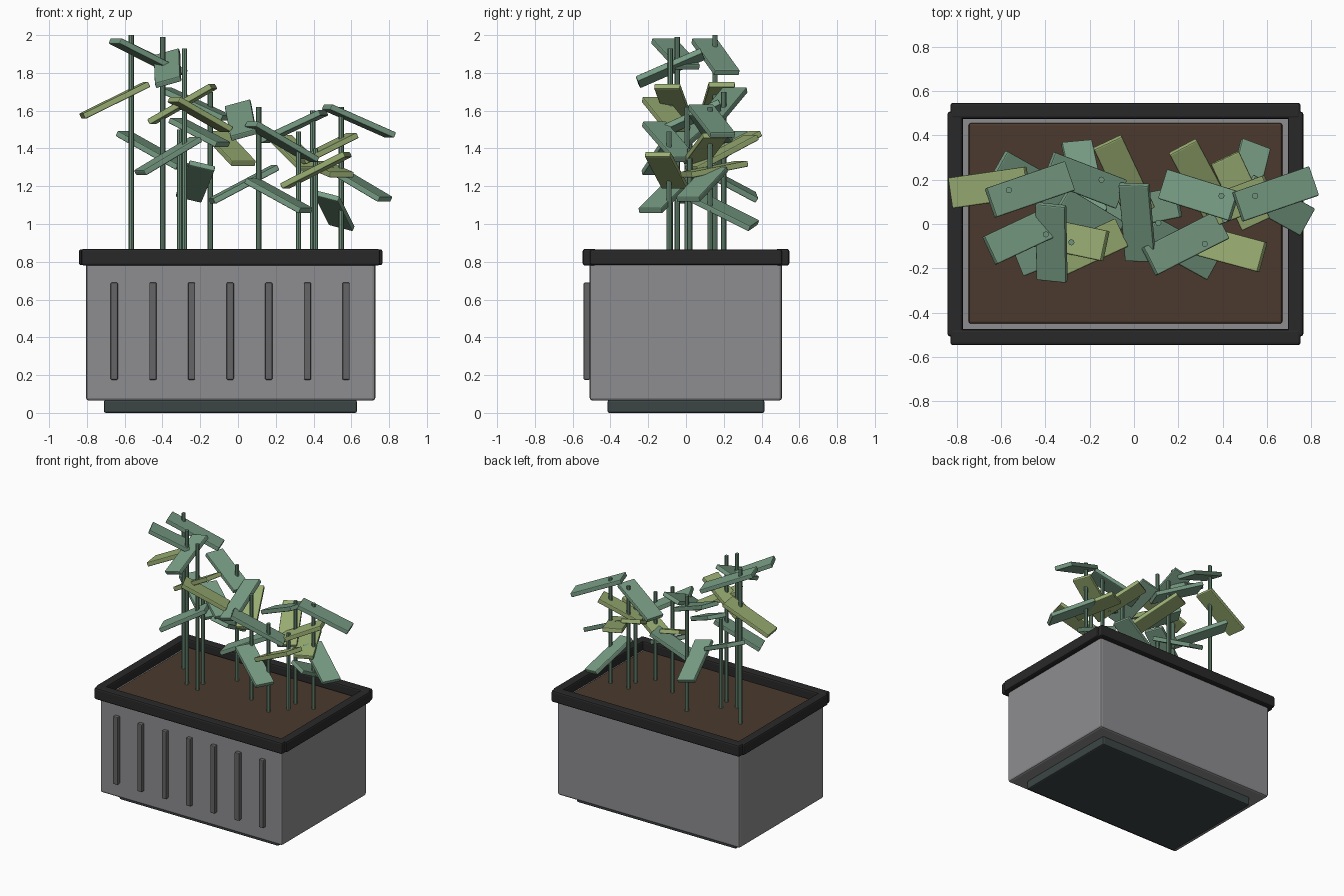
import bpy, bmesh
from mathutils import Vector, Matrix


def material(name, rgb):
    m = bpy.data.materials.new(name)
    m.diffuse_color = (*rgb, 1)
    return m


GREY = material("planter grey", (0.27, 0.27, 0.28))
SLAT = material("slat grey", (0.13, 0.13, 0.135))
BLACK = material("rim black", (0.022, 0.022, 0.023))
BASE = material("base slate", (0.045, 0.06, 0.06))
SOIL = material("soil brown", (0.07, 0.041, 0.026))
GREEN = material("leaf green", (0.19, 0.34, 0.235))
YELLOW = material("leaf yellow green", (0.32, 0.42, 0.17))
STEM = material("stem green", (0.16, 0.29, 0.2))


def block(name, mat, matrix, size, bevel):
    """Bevelled box placed by a matrix."""
    bm = bmesh.new()
    bmesh.ops.create_cube(bm, size=1)
    bmesh.ops.scale(bm, vec=size, verts=bm.verts)
    if bevel:
        bmesh.ops.bevel(bm, geom=bm.edges[:], offset=bevel, segments=2,
                        profile=0.5, affect='EDGES')
    bm.transform(matrix)
    me = bpy.data.meshes.new(name)
    bm.to_mesh(me)
    bm.free()
    me.materials.append(mat)
    ob = bpy.data.objects.new(name, me)
    bpy.context.collection.objects.link(ob)
    return ob


def box(name, mat, x, y, z, bevel=0.01):
    lo, hi = Vector((x[0], y[0], z[0])), Vector((x[1], y[1], z[1]))
    return block(name, mat, Matrix.Translation((lo + hi) / 2), hi - lo, bevel)


def leaf(mat, a, b, tilt=0.0):
    """Flat leaf between two end points, level across unless tilted."""
    a, b = Vector(a), Vector(b)
    axis = (b - a).normalized()
    w = Vector((0, 0, 1)).cross(axis).normalized() + Vector((0, 0, tilt))
    w = (w - axis * w.dot(axis)).normalized()
    n = axis.cross(w)
    m = Matrix((axis, w, n)).transposed().to_4x4()
    m.translation = (a + b) / 2
    block("leaf", mat, m, Vector(((b - a).length, 0.14, 0.032)), 0.006)


# planter body, foot and soil
box("foot", BASE, (-0.71, 0.63), (-0.415, 0.415), (0, 0.068))
box("planter_body", GREY, (-0.805, 0.727), (-0.51, 0.508), (0.065, 0.80), 0.015)
box("soil", SOIL, (-0.747, 0.67), (-0.45, 0.456), (0.76, 0.82))

# rim bars
for y in ((-0.547, -0.475), (0.475, 0.547)):
    box("rim_long", BLACK, (-0.83, 0.753), y, (0.78, 0.868), 0.012)
for x in ((-0.843, -0.773), (0.695, 0.765)):
    box("rim_short", BLACK, x, (-0.508, 0.508), (0.782, 0.866), 0.012)

# front slats
for i in range(7):
    x = -0.655 + i * 0.2045
    box("front_slat", SLAT, (x - 0.019, x + 0.019), (-0.542, -0.508), (0.175, 0.69), 0.006)

# stems
for x, y, top in ((-0.565, 0.153, 2.0), (-0.398, -0.047, 1.99), (-0.283, -0.083, 1.93),
                  (-0.31, 0.02, 1.5), (-0.147, 0.2, 1.70), (0.11, 0.005, 1.62),
                  (0.32, -0.09, 1.49), (0.395, 0.127, 1.6), (0.41, 0.02, 1.4),
                  (0.547, 0.127, 1.62)):
    bpy.ops.mesh.primitive_cylinder_add(vertices=8, radius=0.014, depth=top - 0.8,
                                        location=(x, y, (top + 0.8) / 2))
    s = bpy.context.object
    s.name = "stem"
    s.data.materials.append(STEM)

# green leaves: end points and cross tilt
for a, b, t in (
        ((-0.648, 0.095, 1.97), (-0.293, 0.217, 1.80), 0),
        ((-0.376, 0.088, 1.90), (-0.37, -0.255, 1.75), 0.33),
        ((-0.652, -0.12, 1.97), (-0.375, 0.01, 1.83), 0),
        ((-0.61, 0.27, 1.48), (-0.29, 0.09, 1.30), 0),
        ((0.0, 0.18, 1.63), (0.03, -0.165, 1.47), 0.33),
        ((0.133, 0.18, 1.44), (0.453, 0.08, 1.59), 0),
        ((0.47, 0.077, 1.62), (0.81, 0.194, 1.47), 0),
        ((0.07, -0.17, 1.53), (0.395, -0.005, 1.34), 0),
        ((0.51, 0.16, 1.29), (0.78, 0.01, 1.13), 0),
        ((0.47, 0.04, 1.15), (0.55, 0.36, 0.99), 0.3),
        ((0.07, -0.03, 1.23), (0.36, -0.19, 1.07), 0),
        ((-0.14, 0.03, 1.12), (0.2, 0.1, 1.30), 0),
        ((-0.385, 0.26, 1.71), (-0.06, 0.135, 1.56), 0),
        ((-0.19, 0.05, 1.31), (-0.26, 0.37, 1.14), 0.3),
        ((-0.52, -0.17, 1.27), (-0.22, -0.05, 1.45), 0),
        ((-0.33, 0.10, 1.55), (-0.08, -0.05, 1.42), 0)):
    leaf(GREEN, a, b, t)

# yellow green leaves
for a, b in (
        ((-0.825, 0.14, 1.57), (-0.48, 0.19, 1.74)),
        ((-0.46, -0.03, 1.54), (-0.13, -0.10, 1.73)),
        ((-0.34, -0.17, 1.66), (-0.06, -0.04, 1.50)),
        ((-0.12, 0.37, 1.48), (0.03, 0.05, 1.32)),
        ((0.22, 0.35, 1.46), (0.39, 0.03, 1.29)),
        ((0.41, 0.30, 1.32), (0.55, 0.0, 1.26)),
        ((0.33, 0.05, 1.33), (0.61, 0.155, 1.47)),
        ((0.245, -0.06, 1.20), (0.58, -0.15, 1.37))):
    leaf(YELLOW, a, b)
